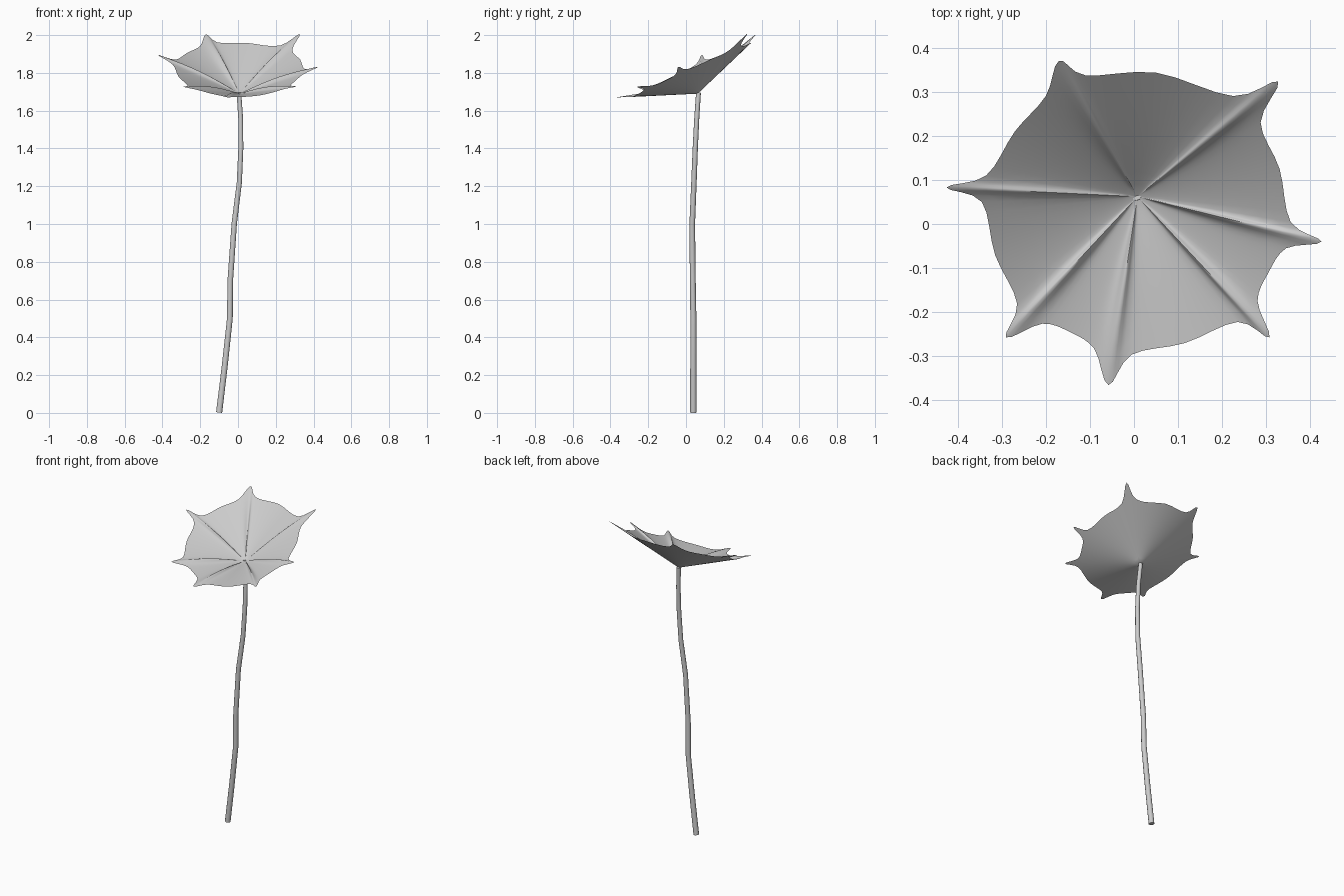
import bpy, bmesh, math
from mathutils import Vector

if "Cube" in bpy.data.objects:
    bpy.data.objects.remove(bpy.data.objects["Cube"])

# Stem: gently wavy tapered tube
path = [(-.1, .039, .002), (-.07, .039, .25), (-.043, .039, .5), (-.041, .036, .7), (-.02, .033, 1.0),
        (.007, .042, 1.22), (.015, .049, 1.4), (.014, .057, 1.56), (.005, .066, 1.695)]
cu = bpy.data.curves.new("stem", 'CURVE')
cu.dimensions = '3D'
cu.bevel_depth = .017
cu.bevel_resolution = 3
cu.use_fill_caps = True
sp = cu.splines.new('POLY')
sp.points.add(len(path) - 1)
for i, (pt, co) in enumerate(zip(sp.points, path)):
    pt.co = (*co, 1)
    pt.radius = 1 - .25 * i / (len(path) - 1)
sp.use_smooth = True
bpy.context.collection.objects.link(bpy.data.objects.new("stem", cu))

# Flower rim seen from above: per lobe a tip, base after, mid gap, base before next
rim = [(.425, -.04), (.355, .005), (.33, .125), (.287, .23),
       (.327, .323), (.225, .29), (.05, .343), (-.11, .337),
       (-.17, .37), (-.2, .29), (-.27, .21), (-.335, .11),
       (-.425, .083), (-.345, .05), (-.315, -.07), (-.265, -.18),
       (-.29, -.257), (-.208, -.226), (-.145, -.245), (-.09, -.283),
       (-.058, -.365), (-.005, -.296), (.115, -.27), (.235, -.222),
       (.307, -.257), (.28, -.175), (.305, -.11), (.345, -.055)]
rim = [Vector(p) for p in rim]
centre = Vector((.008, .062))
BASE, SUB, RINGS = 1.69, 4, 10


def spline(i, t):
    a, b, c, d = (rim[(i + k) % len(rim)] for k in (-1, 0, 1, 2))
    return .5 * (2 * b + (c - a) * t + (2 * a - 5 * b + 4 * c - d) * t * t
                 + (3 * b - a - 3 * c + d) * t ** 3)


outline = [(spline(i, k / SUB), (i + k / SUB) % 4) for i in range(len(rim)) for k in range(SUB)]
n = len(outline)


def point(j, t, lift):
    p, u = outline[j]
    d = (p - centre) * t
    rib = math.exp(-(min(u, 4 - u) / .6) ** 2)
    z = BASE + .45 * d.length + .5 * d.y + lift * math.sin(math.pi * t) * (.002 + .016 * rib)
    return (centre.x + d.x, centre.y + d.y, z)


# Flower: smooth underside and ribbed upper side meeting at the rim
bm = bmesh.new()
edge = [bm.verts.new(point(j, 1, 0)) for j in range(n)]
for lift in (0, 1):
    hub = bm.verts.new((centre.x, centre.y, BASE + .003 * lift))
    rings = [[bm.verts.new(point(j, r / RINGS, lift)) for j in range(n)] for r in range(1, RINGS)] + [edge]
    for j in range(n):
        k = (j + 1) % n
        bm.faces.new((hub, rings[0][j], rings[0][k]))
        for a, b in zip(rings, rings[1:]):
            bm.faces.new((a[j], b[j], b[k], a[k]))
bmesh.ops.recalc_face_normals(bm, faces=bm.faces)
me = bpy.data.meshes.new("flower")
bm.to_mesh(me)
bm.free()
flower = bpy.data.objects.new("flower", me)
bpy.context.collection.objects.link(flower)
bpy.context.view_layer.objects.active = flower
flower.select_set(True)
bpy.ops.object.shade_smooth_by_angle(angle=math.radians(60))
